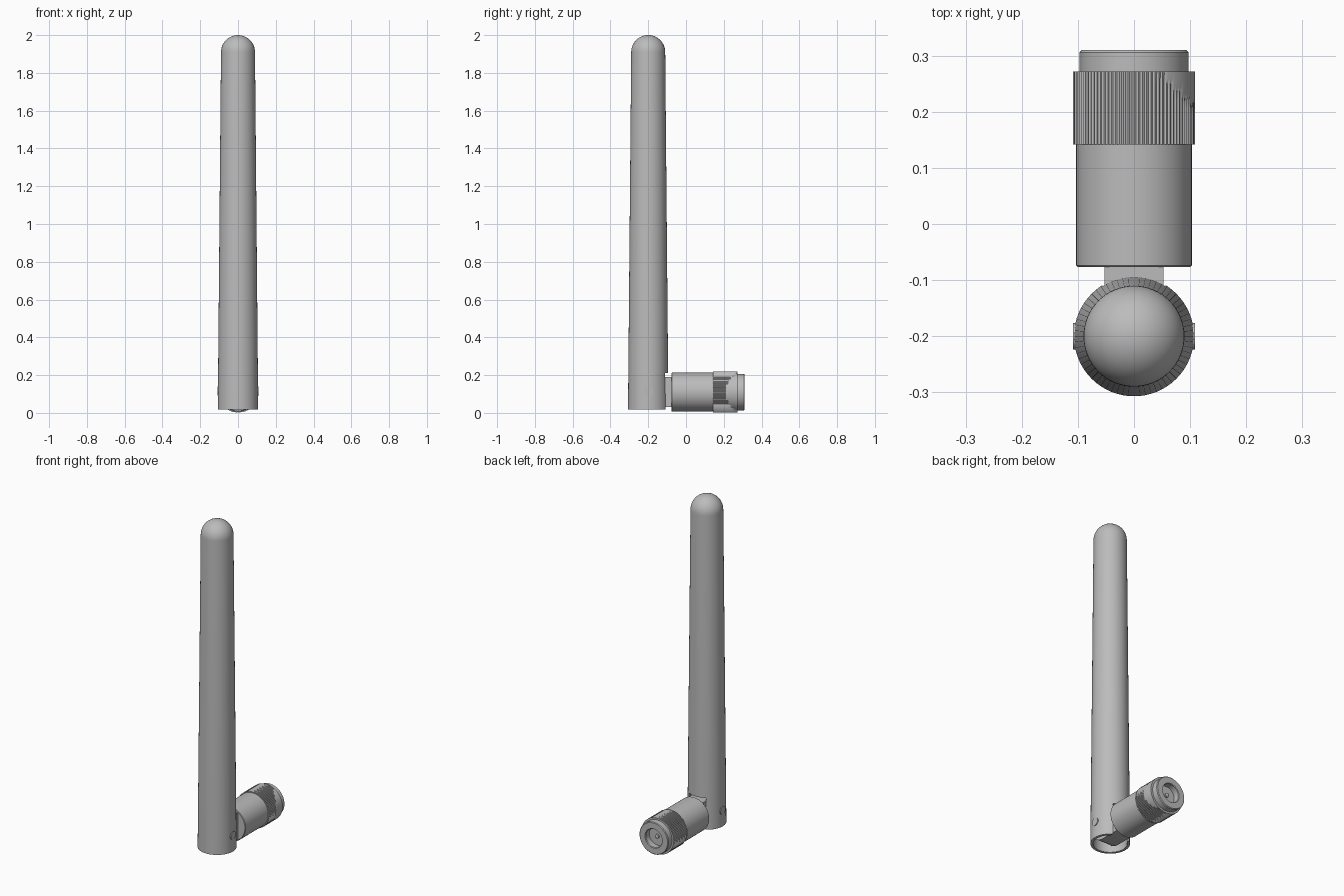
import bpy, bmesh
from math import sin, cos, pi, radians
from mathutils import Matrix, Vector

default = bpy.data.objects.get("Cube")
if default:
    bpy.data.objects.remove(default, do_unlink=True)

# One plain grey for everything
grey = bpy.data.materials.new("plain grey")
grey.use_nodes = True
colour = (0.5, 0.5, 0.5, 1)
grey.diffuse_color = colour
grey.node_tree.nodes["Principled BSDF"].inputs["Base Color"].default_value = colour

MAST_Y = -0.2      # mast axis
AXIS_Z = 0.11      # connector axis height
TO_Y = Matrix.Translation((0, 0, AXIS_Z)) @ Matrix.Rotation(-pi / 2, 4, "X")


def make(name, bm, matrix=Matrix(), smooth=True):
    bmesh.ops.recalc_face_normals(bm, faces=bm.faces)
    bm.transform(matrix)
    mesh = bpy.data.meshes.new(name)
    bm.to_mesh(mesh)
    bm.free()
    mesh.materials.append(grey)
    ob = bpy.data.objects.new(name, mesh)
    bpy.context.collection.objects.link(ob)
    if smooth:
        bpy.ops.object.select_all(action="DESELECT")
        ob.select_set(True)
        bpy.context.view_layer.objects.active = ob
        bpy.ops.object.shade_smooth_by_angle(angle=radians(30))
    return ob


def lathe(name, profile, matrix, sides=64):
    """Spin (radius, height) points about local z; ends on the axis are closed."""
    bm = bmesh.new()
    verts = [bm.verts.new((r, 0, h)) for r, h in profile]
    edges = [bm.edges.new(pair) for pair in zip(verts, verts[1:])]
    bmesh.ops.spin(bm, geom=verts + edges, axis=(0, 0, 1), cent=(0, 0, 0),
                   angle=2 * pi, steps=sides, use_merge=True)
    bmesh.ops.remove_doubles(bm, verts=bm.verts, dist=1e-5)
    return make(name, bm, matrix)


def box(name, low, high):
    bm = bmesh.new()
    bmesh.ops.create_cube(bm, size=1)
    low, high = Vector(low), Vector(high)
    size = high - low
    return make(name, bm, Matrix.Translation((low + high) / 2) @ Matrix.Diagonal((*size, 1)), False)


# Tapered mast with domed tip and hollow foot
dome = [(0.09 * cos(a), 1.91 + 0.09 * sin(a)) for a in (i * pi / 24 for i in range(12))]
mast = lathe("mast", [(0, 0.23), (0.092, 0.23), (0.092, 0.018), (0.107, 0.018)] + dome + [(0, 2)],
             Matrix.Translation((0, MAST_Y, 0)))

# Slot in the back of the foot for the hinge tongue
slot = box("slot_cutter", (-0.056, MAST_Y, -0.05), (0.056, 0, 0.21))
slot.hide_render = True
slot.hide_viewport = True
cut = mast.modifiers.new("slot", "BOOLEAN")
cut.operation = "DIFFERENCE"
cut.object = slot
cut.solver = "EXACT"

# Hinge pin across the foot
lathe("hinge_pin", [(0, -0.109), (0.024, -0.109), (0.024, 0.109), (0, 0.109)],
      Matrix.Translation((0, MAST_Y, 0.115)) @ Matrix.Rotation(pi / 2, 4, "Y"), 32)

# Hinge tongue: rounded eye around the pin, running into the connector
bm = bmesh.new()
arc = [pi / 2 + pi * i / 20 for i in range(21)]
outline = [(-0.07, -0.08)] + [(-0.07, 0.08)]
outline += [(MAST_Y + 0.08 * cos(a), 0.08 * sin(a)) for a in arc]
face = bm.faces.new([bm.verts.new((-0.053, y, AXIS_Z + z)) for y, z in outline])
new = bmesh.ops.extrude_face_region(bm, geom=[face])["geom"]
bmesh.ops.translate(bm, vec=(0.106, 0, 0), verts=[g for g in new if isinstance(g, bmesh.types.BMVert)])
make("hinge_tongue", bm)

# Connector barrel
lathe("connector_barrel", [(0, -0.077), (0.1, -0.077), (0.103, -0.074), (0.103, 0.15), (0, 0.15)], TO_Y)

# Hollow connector end
lathe("connector_end", [(0, 0.14), (0.097, 0.14), (0.097, 0.306), (0.093, 0.31), (0.058, 0.31),
                        (0.055, 0.306), (0.055, 0.24), (0, 0.24)], TO_Y)
lathe("centre_contact", [(0, 0.23), (0.012, 0.23), (0.012, 0.28), (0, 0.285)], TO_Y, 16)

# Knurled grip, with a smooth patch at its outer edge on the left side
bm = bmesh.new()
COUNT, STEPS = 180, 10
rings = []
for j in range(STEPS + 1):
    y = 0.142 + 0.13 * j / STEPS
    ring = []
    for i in range(COUNT):
        a = 2 * pi * i / COUNT
        in_patch = cos(a) > 0.37 + (0.272 - y) * 10.5
        r = 0.109 if i % 2 or in_patch else 0.1065
        ring.append(bm.verts.new((r * cos(a), r * sin(a), y)))
    rings.append(ring)
for low, high in zip(rings, rings[1:]):
    for i in range(COUNT):
        k = (i + 1) % COUNT
        bm.faces.new((low[i], low[k], high[k], high[i]))
bm.faces.new(rings[0])
bm.faces.new(rings[-1])
make("knurled_grip", bm, TO_Y)
